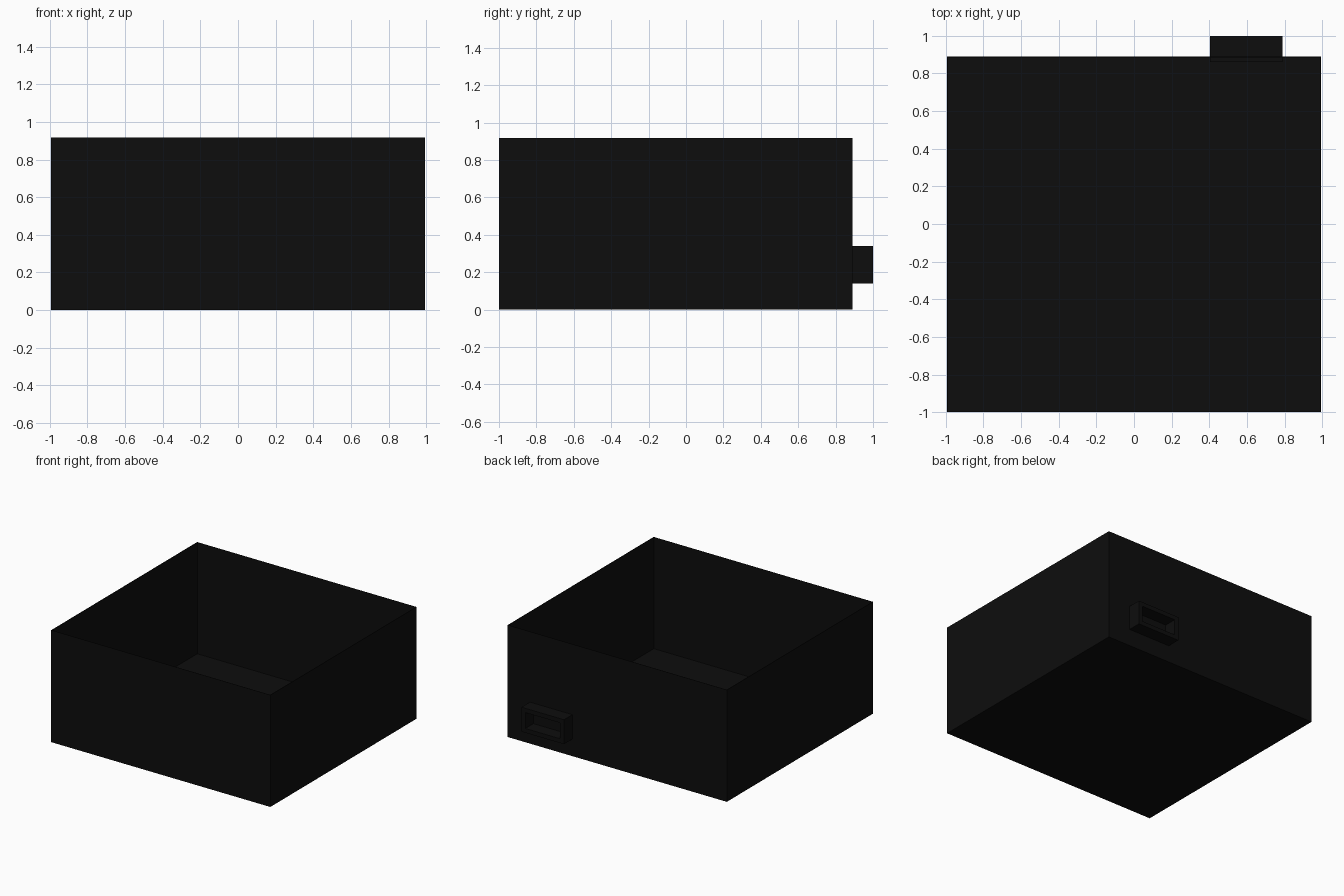
import bpy, bmesh

cube = bpy.data.objects.get("Cube")
if cube:
    bpy.data.objects.remove(cube, do_unlink=True)

# Single near-black colour
black = bpy.data.materials.new("matte_black")
black.use_nodes = True
colour = (0.004, 0.004, 0.004, 1)
black.diffuse_color = colour
black.node_tree.nodes["Principled BSDF"].inputs["Base Color"].default_value = colour


def open_box(name, low, high, open_axis, open_dir, wall):
    """Box with one side removed and thin walls grown inwards."""
    bm = bmesh.new()
    bmesh.ops.create_cube(bm, size=1)
    for v in bm.verts:
        for i in range(3):
            v.co[i] = high[i] if v.co[i] > 0 else low[i]
    bm.normal_update()
    lid = [f for f in bm.faces if f.normal[open_axis] * open_dir > 0.9]
    bmesh.ops.delete(bm, geom=lid, context='FACES')
    mesh = bpy.data.meshes.new(name)
    bm.to_mesh(mesh)
    bm.free()
    mesh.materials.append(black)
    obj = bpy.data.objects.new(name, mesh)
    bpy.context.collection.objects.link(obj)
    solid = obj.modifiers.new("wall_thickness", 'SOLIDIFY')
    solid.thickness = wall
    solid.offset = -1
    solid.use_even_offset = True
    return obj


# Tray: thin walls and floor, open at the top
open_box("tray", (-0.993, -1.0, 0), (0.993, 0.89, 0.916), 2, 1, 0.004)

# Hollow socket on the back wall, open to the rear
open_box("rear_socket", (0.405, 0.86, 0.14), (0.79, 1.0, 0.34), 1, 1, 0.035)
